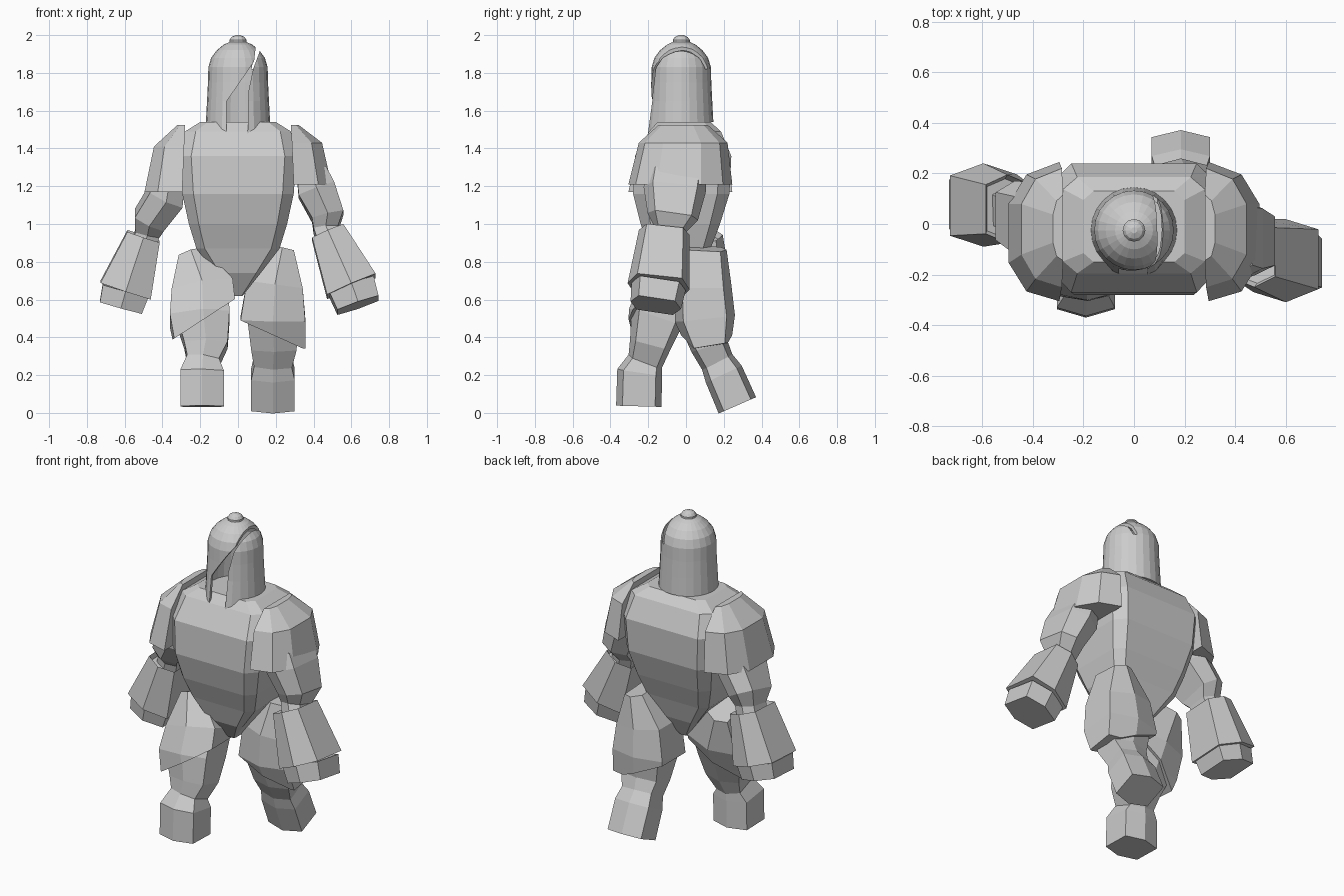
import bpy, bmesh, math
from mathutils import Vector

cube = bpy.data.objects.get("Cube")
if cube:
    bpy.data.objects.remove(cube, do_unlink=True)

stone = bpy.data.materials.new("light_grey")
stone.use_nodes = True
GREY = (0.6, 0.6, 0.6, 1)
stone.diffuse_color = GREY
stone.node_tree.nodes["Principled BSDF"].inputs["Base Color"].default_value = GREY

# Cross-sections in unit half-widths
HEX = [(0, -1), (1, -.72), (1, .72), (0, 1), (-1, .72), (-1, -.72)]
TORSO = [(-.8, -1), (.8, -1), (1, -.75), (1, .75), (.8, 1), (-.8, 1), (-1, .75), (-1, -.75)]
PAULDRON = [(-1, -1), (.3, -.86), (1, -.45), (1, .4), (.3, .82), (-1, 1)]
ROUND = [(math.cos(i * math.tau / 24), math.sin(i * math.tau / 24)) for i in range(24)]
UP = Vector((0, 0, 1))


def finish(name, bm):
    bmesh.ops.recalc_face_normals(bm, faces=bm.faces[:])
    mesh = bpy.data.meshes.new(name)
    bm.to_mesh(mesh)
    bm.free()
    mesh.materials.append(stone)
    obj = bpy.data.objects.new(name, mesh)
    bpy.context.collection.objects.link(obj)
    return obj


def loft(rings, section, axis=None):
    """Skin rings (centre, half width, half depth); rings follow the path unless axis is set."""
    bm = bmesh.new()
    pts = [Vector(r[0]) for r in rings]
    loops = []
    for i, (c, hw, hd) in enumerate(rings):
        t = axis or (pts[min(i + 1, len(pts) - 1)] - pts[max(i - 1, 0)])
        t = t.normalized()
        u = (Vector((1, 0, 0)) - t * t.x).normalized()
        v = t.cross(u)
        loops.append([bm.verts.new(pts[i] + u * a * hw + v * b * hd) for a, b in section])
    n = len(section)
    for lo, hi in zip(loops, loops[1:]):
        for k in range(n):
            bm.faces.new((lo[k], lo[(k + 1) % n], hi[(k + 1) % n], hi[k]))
    start = bm.faces.new(loops[0][::-1])
    bm.faces.new(loops[-1])
    bmesh.ops.recalc_face_normals(bm, faces=bm.faces[:])
    return bm, start, loops


def part(name, rings, section=HEX, axis=None):
    return finish(name, loft(rings, section, axis)[0])


def prism(name, outline, y0, y1):
    bm = bmesh.new()
    face = bm.faces.new([bm.verts.new((x, y0, z)) for x, z in outline])
    out = bmesh.ops.extrude_face_region(bm, geom=[face])
    verts = [g for g in out["geom"] if isinstance(g, bmesh.types.BMVert)]
    bmesh.ops.translate(bm, verts=verts, vec=(0, y1 - y0, 0))
    obj = finish(name, bm)
    obj.hide_render = True
    return obj


# Torso tapering into the pelvis
part("torso", [
    ((0, -.02, .62), .025, .05), ((0, -.03, .74), .12, .12), ((0, -.03, .87), .22, .16),
    ((0, -.03, 1.0), .26, .21), ((0, -.025, 1.16), .295, .255), ((0, -.015, 1.36), .31, .255),
    ((0, -.005, 1.49), .28, .19), ((0, -.01, 1.54), .2, .14)], TORSO, UP)

# Shoulder plates
for side, name, drop in ((1, "left_pauldron", 0), (-1, "right_pauldron", .04)):
    part(name, [
        ((side * .395, -.03, 1.21 - drop), side * .1, .275),
        ((side * .365, -.015, 1.43 - drop / 2), side * .08, .235),
        ((side * .3, -.015, 1.525), side * .02, .13)], PAULDRON, UP)


# Arms: upper arm, gauntlet with a sunken cuff, fist
def arm(side, upper, cuff, wrist, knuckles):
    part(side + "_upper_arm", upper)
    bm, start, _ = loft([(cuff, .09, .135), (wrist, .14, .165)], HEX)
    bmesh.ops.inset_individual(bm, faces=[start], thickness=.018, depth=-.03)
    finish(side + "_gauntlet", bm)
    part(side + "_fist", [(wrist, .125, .145), (knuckles, .115, .135)])


arm("left",
    [((.39, -.05, 1.27), .08, .16), ((.415, -.06, 1.18), .1, .165), ((.475, -.07, 1.04), .085, .135),
     ((.465, -.09, .97), .065, .085), ((.49, -.11, .9), .065, .085)],
    (.475, -.115, .955), (.6, -.145, .67), (.635, -.16, .57))
arm("right",
    [((-.36, -.01, 1.25), .08, .16), ((-.38, .0, 1.15), .095, .165), ((-.47, .04, 1.02), .085, .135),
     ((-.48, .05, .95), .065, .085), ((-.5, .06, .89), .065, .085)],
    (-.5, .06, .935), (-.595, .075, .65), (-.62, .08, .56))


# Legs with a flared thigh plate trimmed by a slanted lower edge
def leg(side, thigh, shin, edge_point, edge_normal):
    part(side + "_leg", thigh + shin)
    plate = [(c, w + .012 + .012 * i, d + .015) for i, (c, w, d) in enumerate(thigh)]
    bm = loft(plate, HEX)[0]
    cut = bmesh.ops.bisect_plane(bm, geom=bm.verts[:] + bm.edges[:] + bm.faces[:],
                                 plane_co=edge_point, plane_no=edge_normal, clear_outer=True)
    rim = [g for g in cut["geom_cut"] if isinstance(g, bmesh.types.BMEdge)]
    bmesh.ops.holes_fill(bm, edges=rim)
    finish(side + "_thigh_plate", bm)


leg("left",
    [((.235, .1, .87), .05, .1), ((.195, .09, .68), .125, .135), ((.185, .1, .5), .135, .145),
     ((.19, .125, .35), .12, .1)],
    [((.185, .165, .27), .1, .09), ((.185, .2, .205), .115, .105), ((.185, .272, .04), .115, .108)],
    (.19, .1, .41), (-.45, 0, -1))
leg("right",
    [((-.25, -.03, .83), .055, .1), ((-.19, -.09, .645), .14, .145), ((-.185, -.155, .5), .14, .14),
     ((-.17, -.19, .36), .115, .11)],
    [((-.185, -.215, .275), .085, .095), ((-.19, -.245, .215), .115, .12), ((-.19, -.25, .035), .115, .12)],
    (-.19, -.16, .49), (.65, 0, -1))

# Hollow domed helmet, lower edge dipping at the front
profile = [(1.54, .17), (1.65, .164), (1.75, .159), (1.83, .157), (1.88, .142),
           (1.92, .112), (1.95, .075), (1.97, .03)]
bm, start, loops = loft([((0, -.025, z), r, r) for z, r in profile], ROUND, UP)
for vert in loops[0]:
    if vert.co.y < -.15:
        vert.co.z -= .06
        vert.co.y -= .015
bmesh.ops.delete(bm, geom=[start], context="FACES_ONLY")
helmet = finish("helmet", bm)
shell = helmet.modifiers.new("thickness", "SOLIDIFY")
shell.thickness = .016
shell.offset = -1

# Visor slot sweeping up into a slit over the crown
cutters = [
    prism("visor_cutter", [(-.06, 1.4), (-.06, 1.65), (.03, 1.78), (.085, 1.86), (.1, 1.99),
                           (.135, 1.99), (.11, 1.9), (.08, 1.82), (.055, 1.7), (.05, 1.4)], -.4, -.02),
    prism("slit_cutter", [(.072, 1.82), (.1, 1.99), (.132, 1.99), (.092, 1.82)], -.03, .3)]
for cutter in cutters:
    mod = helmet.modifiers.new("cut", "BOOLEAN")
    mod.operation = "DIFFERENCE"
    mod.solver = "EXACT"
    mod.object = cutter
bpy.context.view_layer.update()
graph = bpy.context.evaluated_depsgraph_get()
carved = bpy.data.meshes.new_from_object(helmet.evaluated_get(graph))
helmet.modifiers.clear()
helmet.data = carved
for cutter in cutters:
    bpy.data.objects.remove(cutter, do_unlink=True)

# Knob on the crown
part("helmet_knob", [((0, -.025, z), r, r) for z, r in
                     ((1.95, .045), (1.975, .045), (1.99, .034), (2.0, .012))], ROUND[::2], UP)
